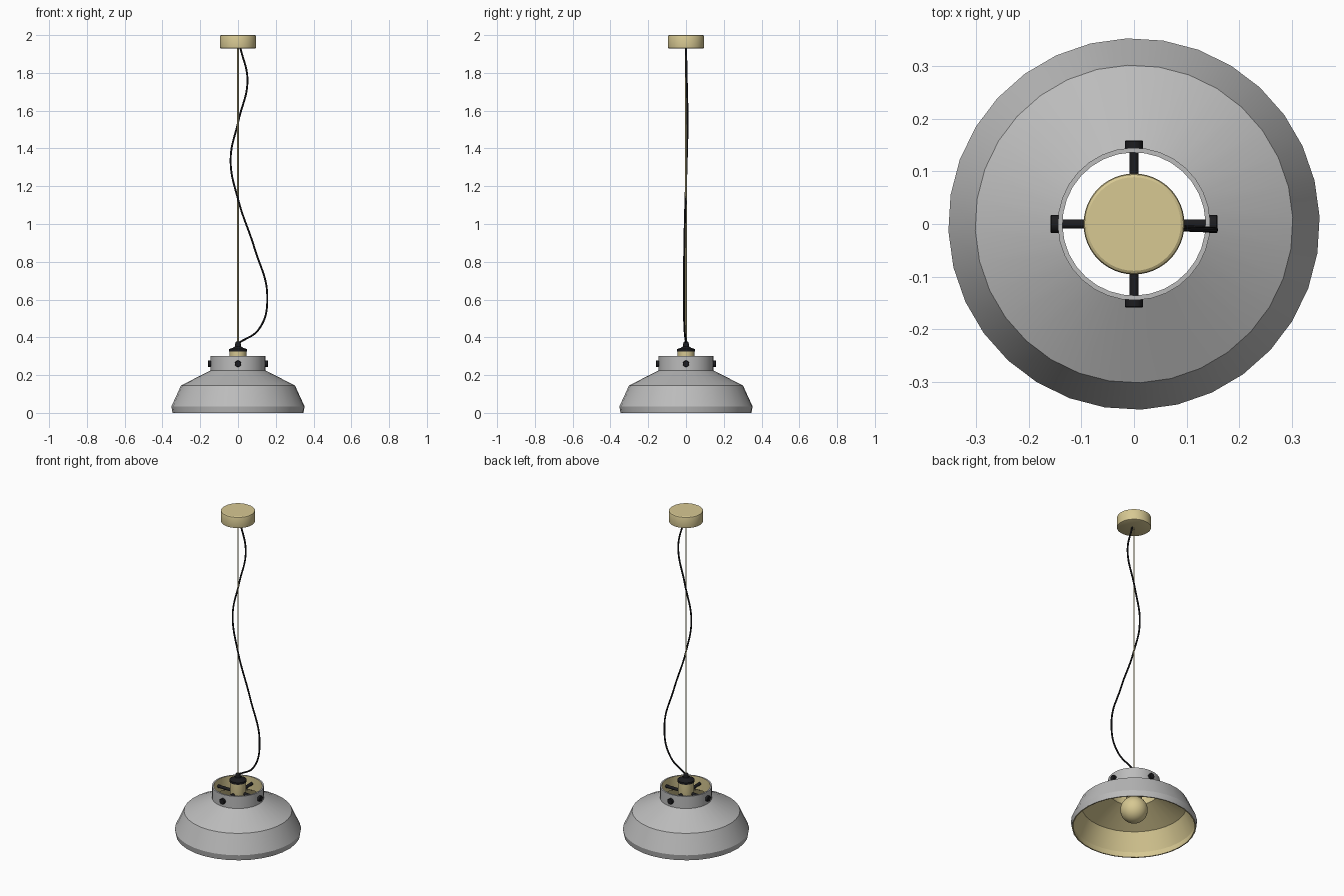
import bpy, bmesh, math
from mathutils import Vector, Matrix

if "Cube" in bpy.data.objects:
    bpy.data.objects.remove(bpy.data.objects["Cube"])


def material(name, rgb):
    m = bpy.data.materials.new(name)
    m.diffuse_color = (*rgb, 1)
    m.use_nodes = True
    m.node_tree.nodes["Principled BSDF"].inputs["Base Color"].default_value = m.diffuse_color
    return m


GREY = material("grey enamel", (0.5, 0.5, 0.5))
CREAM = material("pale brass", (0.68, 0.58, 0.29))
BLACK = material("black", (0.012, 0.012, 0.014))


def smooth(ob):
    bpy.ops.object.select_all(action='DESELECT')
    ob.select_set(True)
    bpy.context.view_layer.objects.active = ob
    bpy.ops.object.shade_smooth_by_angle(angle=math.radians(30))


def lathe(name, profile, mats, sides=32, closed=False, seg_mats=None, matrix=None, turn=0.0):
    """Revolve (radius, height) points round z; closed joins the last point to the first."""
    bm = bmesh.new()
    rings = []
    for r, z in profile:
        if r == 0:
            rings.append([bm.verts.new((0, 0, z))] * sides)
        else:
            rings.append([bm.verts.new((r * math.cos(turn + math.tau * i / sides),
                                        r * math.sin(turn + math.tau * i / sides), z))
                          for i in range(sides)])
    n = len(rings)
    for k in range(n if closed else n - 1):
        a, b = rings[k], rings[(k + 1) % n]
        for i in range(sides):
            j = (i + 1) % sides
            f = bm.faces.new(list(dict.fromkeys((a[i], a[j], b[j], b[i]))))
            if seg_mats:
                f.material_index = seg_mats[k]
    bmesh.ops.recalc_face_normals(bm, faces=bm.faces)
    if matrix:
        bm.transform(matrix)
    me = bpy.data.meshes.new(name)
    bm.to_mesh(me)
    bm.free()
    for m in mats:
        me.materials.append(m)
    ob = bpy.data.objects.new(name, me)
    bpy.context.collection.objects.link(ob)
    smooth(ob)
    return ob


# Shade: grey outside, brass inside, open at the collar
outer = [(0.347, 0.0), (0.353, 0.034), (0.302, 0.145), (0.145, 0.225), (0.145, 0.30)]
inner = [(0.136, 0.30), (0.136, 0.219), (0.295, 0.138), (0.344, 0.034), (0.340, 0.0)]
lathe("lamp_shade", outer + inner, [GREY, CREAM], closed=True,
      seg_mats=[0, 0, 0, 0, 0, 1, 1, 1, 1, 1], turn=math.radians(2.25))

# Ceiling canopy with softened edges
lathe("ceiling_canopy", [(0, 1.93), (0.091, 1.93), (0.095, 1.932), (0.096, 1.937),
                         (0.096, 1.992), (0.094, 1.997), (0.089, 2.0), (0, 2.0)], [CREAM], 48)

# Suspension rod
lathe("suspension_rod", [(0, 0.36), (0.004, 0.36), (0.004, 1.94), (0, 1.94)], [CREAM], 12)

# Lamp holder and its black cap
lathe("lamp_holder", [(0, 0.17), (0.04, 0.17), (0.045, 0.18), (0.045, 0.328), (0, 0.328)], [CREAM])
lathe("holder_cap", [(0, 0.326), (0.047, 0.326), (0.047, 0.338), (0.028, 0.344), (0.016, 0.352),
                     (0.014, 0.372), (0.010, 0.377), (0, 0.377)], [BLACK])

# Globe bulb with a short neck
globe = [(0.077 * math.sin(math.radians(a)), 0.11 - 0.077 * math.cos(math.radians(a)))
         for a in range(10, 151, 10)]
lathe("bulb", [(0, 0.033)] + globe + [(0.032, 0.185), (0, 0.185)], [CREAM])

# Four spokes with round knobs outside the collar
for i in range(4):
    m = (Matrix.Rotation(i * math.pi / 2, 4, 'Z') @ Matrix.Translation((0, 0, 0.26))
         @ Matrix.Rotation(math.pi / 2, 4, 'Y'))
    lathe(f"spoke_{i + 1}", [(0, 0.03), (0.009, 0.03), (0.009, 0.145), (0, 0.145)],
          [BLACK], 16, matrix=m)
    lathe(f"knob_{i + 1}", [(0, 0.142), (0.017, 0.142), (0.017, 0.157), (0.015, 0.159), (0, 0.159)],
          [BLACK], 24, matrix=m)

# Loose power cable
path = [(0.012, 0, 1.935), (0.05, 0.004, 1.76), (0.002, 0.008, 1.545), (-0.039, 0.004, 1.34),
        (0.002, -0.003, 1.125), (0.088, -0.009, 0.87), (0.155, -0.011, 0.615),
        (0.112, -0.008, 0.445), (0.004, 0, 0.37)]
cu = bpy.data.curves.new("power_cable", 'CURVE')
cu.dimensions = '3D'
cu.bevel_depth = 0.005
cu.bevel_resolution = 2
cu.resolution_u = 12
cu.use_fill_caps = True
sp = cu.splines.new('BEZIER')
sp.bezier_points.add(len(path) - 1)
for p, co in zip(sp.bezier_points, path):
    p.co = co
    p.handle_left_type = p.handle_right_type = 'AUTO'
cu.materials.append(BLACK)
cable = bpy.data.objects.new("power_cable", cu)
bpy.context.collection.objects.link(cable)
bpy.ops.object.select_all(action='DESELECT')
cable.select_set(True)
bpy.context.view_layer.objects.active = cable
bpy.ops.object.convert(target='MESH')
smooth(bpy.context.view_layer.objects.active)
